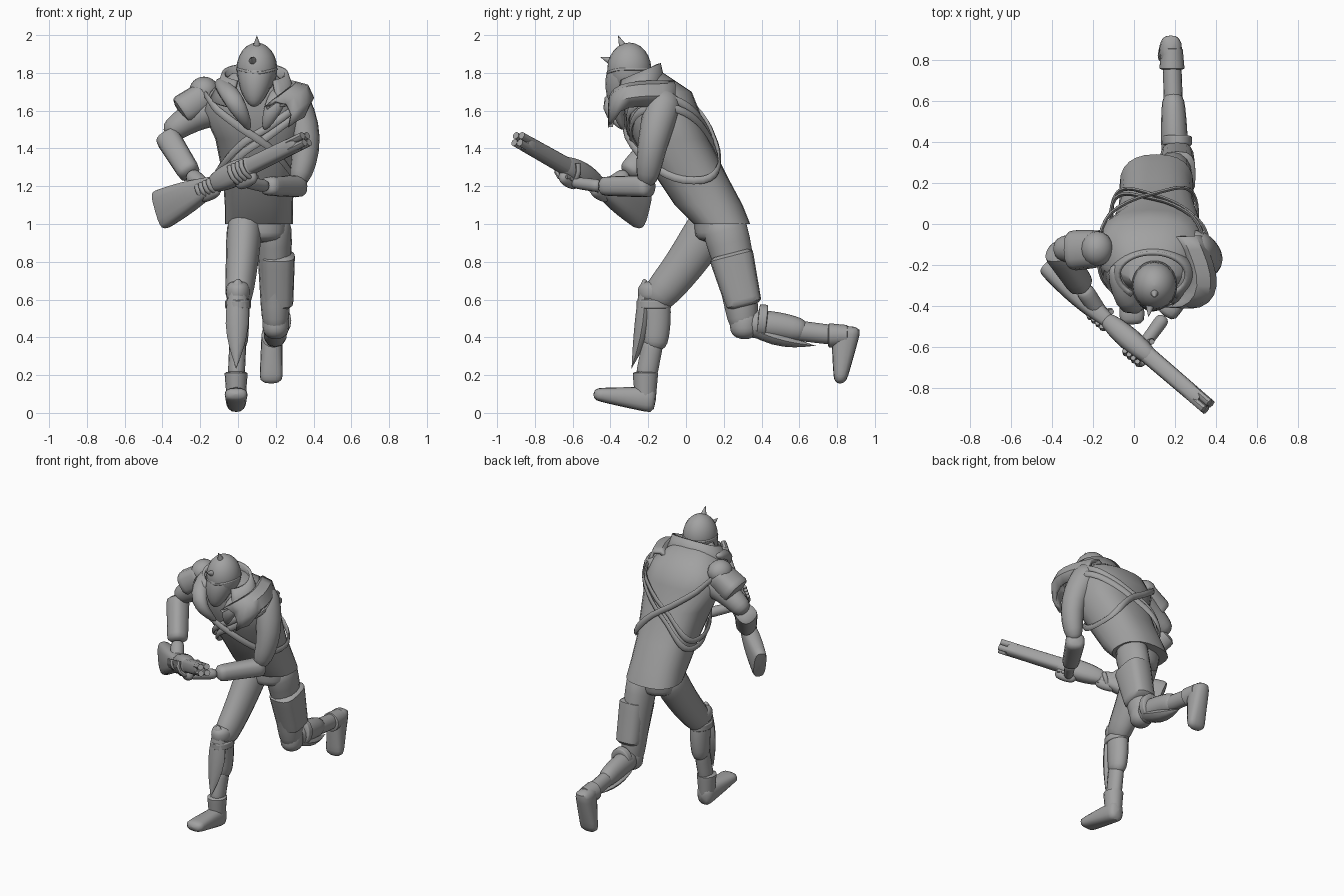
import bpy, bmesh, math, random
from mathutils import Vector

random.seed(4)
if "Cube" in bpy.data.objects:
    bpy.data.objects.remove(bpy.data.objects["Cube"])

grey = bpy.data.materials.new("plain grey")
grey.use_nodes = True
grey.diffuse_color = (.36, .36, .36, 1)
grey.node_tree.nodes["Principled BSDF"].inputs["Base Color"].default_value = grey.diffuse_color
parts = []


def point(x, y, z):
    return Vector((x, y, z))


ACROSS, FORWARD, UPWARD = point(1, 0, 0), point(0, 1, 0), point(0, 0, 1)
STRAIGHT = point(0, 0, 0)


def finish(name, bm):
    bmesh.ops.recalc_face_normals(bm, faces=bm.faces)
    mesh = bpy.data.meshes.new(name)
    bm.to_mesh(mesh)
    bm.free()
    mesh.materials.append(grey)
    ob = bpy.data.objects.new(name, mesh)
    bpy.context.collection.objects.link(ob)
    parts.append(ob)
    return ob


def oval(angle, power):
    """Point on a unit superellipse; a power above 2 is boxier."""
    c, s = math.cos(angle), math.sin(angle)
    return math.copysign(abs(c) ** (2 / power), c), math.copysign(abs(s) ** (2 / power), s)


def loft(name, rings, ref=ACROSS, sides=16, power=2, level=False, closed=False):
    """Skin rings of (centre, radius along ref, radius across)."""
    bm = bmesh.new()
    count = len(rings)
    loops = []
    for i, (centre, wide, deep) in enumerate(rings):
        after = rings[(i + 1) % count if closed else min(i + 1, count - 1)][0]
        before = rings[i - 1 if closed else max(i - 1, 0)][0]
        along = UPWARD if level else (after - before).normalized()
        u = (ref - along * ref.dot(along)).normalized()
        v = along.cross(u)
        outline = [oval(math.tau * k / sides, power) for k in range(sides)]
        loops.append([bm.verts.new(centre + u * c * wide + v * s * deep) for c, s in outline])
    for i in range(count if closed else count - 1):
        a, b = loops[i], loops[(i + 1) % count]
        for k in range(sides):
            j = (k + 1) % sides
            bm.faces.new((a[k], a[j], b[j], b[k]))
    if not closed:
        bm.faces.new(loops[0])
        bm.faces.new(loops[-1])
    return finish(name, bm)


def limb(name, start, end, first, last, swell=0, bend=STRAIGHT, deep=1, deep_end=None, blunt=8, **options):
    """Tapered form with rounded ends, swelling and bending at the middle."""
    deep_end = deep if deep_end is None else deep_end
    steps = 12
    rings = []
    for i in range(steps + 1):
        f = (1 - math.cos(math.pi * i / steps)) / 2
        arch = math.sin(math.pi * f)
        taper = max(1 - abs(2 * f - 1) ** blunt, .001) ** .5
        r = (first + (last - first) * f + swell * arch) * taper
        rings.append((start.lerp(end, f) + bend * arch, r, r * (deep + (deep_end - deep) * f)))
    return loft(name, rings, **options)


def tube(name, path, radius, **options):
    return loft(name, [(q, radius, radius) for q in path], sides=8, **options)


def sheet(name, rows, thick):
    bm = bmesh.new()
    grid = [[bm.verts.new(q) for q in row] for row in rows]
    for a, b in zip(grid, grid[1:]):
        for k in range(len(a) - 1):
            bm.faces.new((a[k], a[k + 1], b[k + 1], b[k]))
    mod = finish(name, bm).modifiers.new("thickness", "SOLIDIFY")
    mod.thickness = thick
    mod.offset = 0


# Jacket body: height, centre depth, half width, half depth
MIDDLE = .11
JACKET = [(1, .19, .18, .15), (1.1, .12, .18, .18), (1.25, .03, .19, .19), (1.45, -.08, .23, .2),
          (1.6, -.13, .27, .2), (1.7, -.15, .23, .18), (1.8, -.22, .11, .1)]
loft("jacket", [(point(MIDDLE - .03 * (z > 1.5), y, z), w, d) for z, y, w, d in JACKET],
     sides=24, power=2.4, level=True)
limb("pelvis", point(MIDDLE, .17, 1.1), point(MIDDLE, .16, .9), .16, .14, deep=.8)


def on_jacket(angle, z, gap):
    """Point just off the jacket at an angle and height."""
    for low, high in zip(JACKET, JACKET[1:]):
        if low[0] <= z <= high[0]:
            f = (z - low[0]) / (high[0] - low[0])
            y, w, d = [m + (n - m) * f for m, n in zip(low[1:], high[1:])]
            c, s = oval(angle, 2.4)
            return point(MIDDLE - .02 + c * (w + gap), y + s * (d + gap), z)


# Crossed straps
turns = [math.tau * i / 36 for i in range(36)]
for name, middle, tilt, gap in (("shoulder_strap", 1.46, -.23, .03), ("upper_chest_strap", 1.47, .2, .01),
                                ("lower_chest_strap", 1.42, .2, .01)):
    loft(name, [(on_jacket(a, middle + tilt * math.cos(a), gap), .02, .01) for a in turns],
         ref=UPWARD, sides=6, closed=True)

# Collar, lapels and ragged shoulder cloth
sweep = [math.radians(d) for d in range(-145, 146, 10)]
sheet("collar", [[point(.09 + w * math.sin(a), -.25 + w * .65 * math.cos(a), z + .05 * math.cos(a)) for a in sweep]
                 for w, z in ((.23, 1.66), (.19, 1.73), (.165, 1.8))], .02)
limb("right_lapel", point(-.1, -.2, 1.76), point(.06, -.33, 1.5), .04, .02, .02, point(0, -.13, .02), deep=.8)
limb("left_lapel", point(.26, -.2, 1.75), point(.14, -.33, 1.5), .04, .02, .02, point(0, -.08, .02), deep=.7)
rows = []
for i in range(9):
    f = i / 8
    spine = point(.25 + .09 * math.sin(math.pi * f) - .04 * f, -.06 - .34 * math.sin(math.pi * f / 2), 1.68 - .1 * f ** 3)
    fold = [math.radians(150 - 50 * k) for k in range(5)]
    ragged = random.uniform(.8, 1.4)
    rows.append([spine + point(.07 * math.cos(a), 0, .07 * math.sin(a)) * (ragged if a < 0 else 1) for a in fold])
sheet("shoulder_cloth", rows, .025)

# Head: helmet, mask, rim and spikes
SKULL = point(.1, -.3, 1.82)
limb("neck", point(.1, -.2, 1.66), SKULL, .08, .08)
limb("face_mask", point(.085, -.37, 1.62), SKULL + UPWARD * .05, .03, .095, .025, deep=1.05, level=True)
limb("helmet", SKULL - UPWARD * .14, SKULL + UPWARD * .14, .108, .108, deep=1.08, blunt=2, sides=20, level=True)
tube("helmet_rim", [SKULL + point(.103 * math.cos(a), .113 * math.sin(a), .02 * min(0, math.sin(a)) ** 3)
                    for a in turns], .008, closed=True, ref=UPWARD)
limb("crown_spike", point(.1, -.33, 1.93), point(.1, -.36, 2), .025, 0)
limb("brow_spike", point(.08, -.39, 1.86), point(.07, -.455, 1.885), .025, 0)

# Left arm
left_elbow, left_wrist = point(.31, -.21, 1.2), point(.15, -.45, 1.2)
limb("left_sleeve", point(.26, -.1, 1.7), left_elbow, .1, .055, bend=point(.07, -.015, 0), deep=1.05)
limb("left_gauntlet", left_elbow + point(.02, .03, 0), left_wrist, .06, .05, deep=1.05, blunt=16, ref=UPWARD, power=2.6)
limb("left_wrist", left_wrist, point(.04, -.6, 1.22), .035, .03, ref=UPWARD)

# Right arm and shoulder armour
right_elbow, right_wrist = point(-.38, -.12, 1.47), point(-.25, -.31, 1.26)
limb("right_sleeve", point(-.1, -.12, 1.62), right_elbow, .1, .06, bend=UPWARD * .02, ref=FORWARD)
limb("right_gauntlet", right_elbow, right_wrist, .068, .06, blunt=16, ref=FORWARD, power=2.6)
limb("right_wrist", right_wrist, point(-.15, -.46, 1.17), .045, .04, ref=FORWARD)
limb("upper_pauldron", point(-.18, -.12, 1.63), point(-.18, -.12, 1.78), .078, .078, deep=1.1, blunt=2)
limb("lower_pauldron", point(-.16, -.12, 1.69), point(-.31, -.13, 1.59), .09, .1, deep=.85, blunt=12,
     ref=FORWARD, power=2.6)

# Long gun along one axis
BUTT, MUZZLE = point(-.42, -.22, 1.07), point(.36, -.89, 1.45)
AXIS = (MUZZLE - BUTT).normalized()
RISE = (UPWARD - AXIS * AXIS.z).normalized()
SIDE = AXIS.cross(RISE)


def on_gun(along, rise=0, side=0):
    return BUTT.lerp(MUZZLE, along) + RISE * rise + SIDE * side


limb("gun_stock", on_gun(0), on_gun(.4), .11, .035, .01, deep=.38, deep_end=.9, blunt=60, ref=UPWARD, power=3)
limb("gun_receiver", on_gun(.34), on_gun(.68), .04, .04, .026, deep=.85, ref=UPWARD, power=2.6)
limb("gun_barrel_shroud", on_gun(.58), on_gun(.96), .045, .042, deep=.95, blunt=40, ref=UPWARD, power=3)
for rise in (-.02, .02):
    for side in (-.02, .02):
        tube("gun_barrel", [on_gun(.9, rise, side), on_gun(1, rise, side)], .02, ref=UPWARD)

# Hands gripping the gun
for name, grip, drop, radius in (("right", .32, .03, .046), ("left", .56, .055, .066)):
    limb(name + "_palm", on_gun(grip - .05, -drop), on_gun(grip + .08, -drop), .035, .035, .01, deep=.75, ref=UPWARD)

    def wrap(along, degrees):
        return on_gun(along, radius * math.cos(math.radians(degrees)), radius * math.sin(math.radians(degrees)))

    for f in range(4):
        knuckle = grip - .02 + f * .026
        tube(name + "_finger", [wrap(knuckle, d) for d in range(60, 211, 30)], .013, ref=AXIS)
    tube(name + "_thumb", [wrap(grip + (d - 200) / 2000, d) for d in range(200, 311, 30)], .014, ref=AXIS)

# Right leg, planted in front
right_knee, right_ankle = point(0, -.17, .6), point(-.01, -.215, .17)
limb("right_thigh", point(.04, .17, 1.06), right_knee + point(0, -.02, -.03), .1, .07, bend=UPWARD * -.03, deep=1.25)
limb("right_kneecap", right_knee + UPWARD * .1, right_knee - UPWARD * .02, .065, .065, deep=1.3, blunt=3)
limb("right_shin", right_knee + UPWARD * .05, right_knee - UPWARD * .27, .062, .05, .003, FORWARD * .012, deep=1.3)
limb("right_ankle", right_knee - UPWARD * .2, right_ankle, .045, .045, deep=1.25)
limb("right_shin_guard", point(0, -.22, .71), point(-.01, -.29, .23), .03, 0, .045, FORWARD * .025, deep=.7, sides=8)
limb("right_knee_band", right_knee, right_knee - UPWARD * .05, .068, .068, deep=1.35, blunt=16)
limb("right_boot_cuff", right_ankle + UPWARD * .05, right_ankle - UPWARD * .1, .062, .05, deep=1.1, blunt=30)
limb("right_boot", point(-.01, -.16, .067), point(-.01, -.49, .1), .052, .062, deep=1.35, deep_end=.5,
     blunt=16, power=2.6)

# Left leg, kicked back
left_knee, left_ankle = point(.2, .31, .47), point(.185, .8, .41)
limb("left_thigh", point(.19, .18, 1.06), left_knee - UPWARD * .06, .1, .07, bend=FORWARD * .02, deep=1.3, deep_end=1.1)
limb("left_thigh_armour", point(.21, .235, .85), point(.21, .31, .56), .092, .082, deep=1.3, deep_end=1.15,
     blunt=30, power=3)
limb("left_kneecap", left_knee + UPWARD * .08, left_knee - UPWARD * .08, .07, .07, deep=1.1, blunt=3)
limb("left_shin", left_knee, left_knee.lerp(left_ankle, .68), .066, .052, .004, UPWARD * .012, deep=1.15)
limb("left_ankle", left_knee.lerp(left_ankle, .5), left_ankle, .047, .045, deep=1.15)
limb("left_shin_guard", point(.2, .24, .5), point(.195, .69, .355), .03, 0, .045, UPWARD * -.03, deep=.6, sides=8)
limb("left_knee_band", point(.21, .38, .49), point(.21, .43, .485), .072, .072, deep=1.2, blunt=16)
limb("left_boot_cuff", left_ankle - FORWARD * .05, left_ankle + FORWARD * .06, .062, .052, deep=1.05, blunt=30)
limb("left_boot", point(.18, .85, .46), point(.175, .815, .155), .054, .062, deep=1.5, deep_end=.5,
     blunt=12, power=2.6, level=True)

# Smooth shading with sharp edges kept
bpy.ops.object.select_all(action="DESELECT")
for ob in parts:
    ob.select_set(True)
bpy.context.view_layer.objects.active = parts[0]
bpy.ops.object.shade_smooth_by_angle(angle=math.radians(45))
